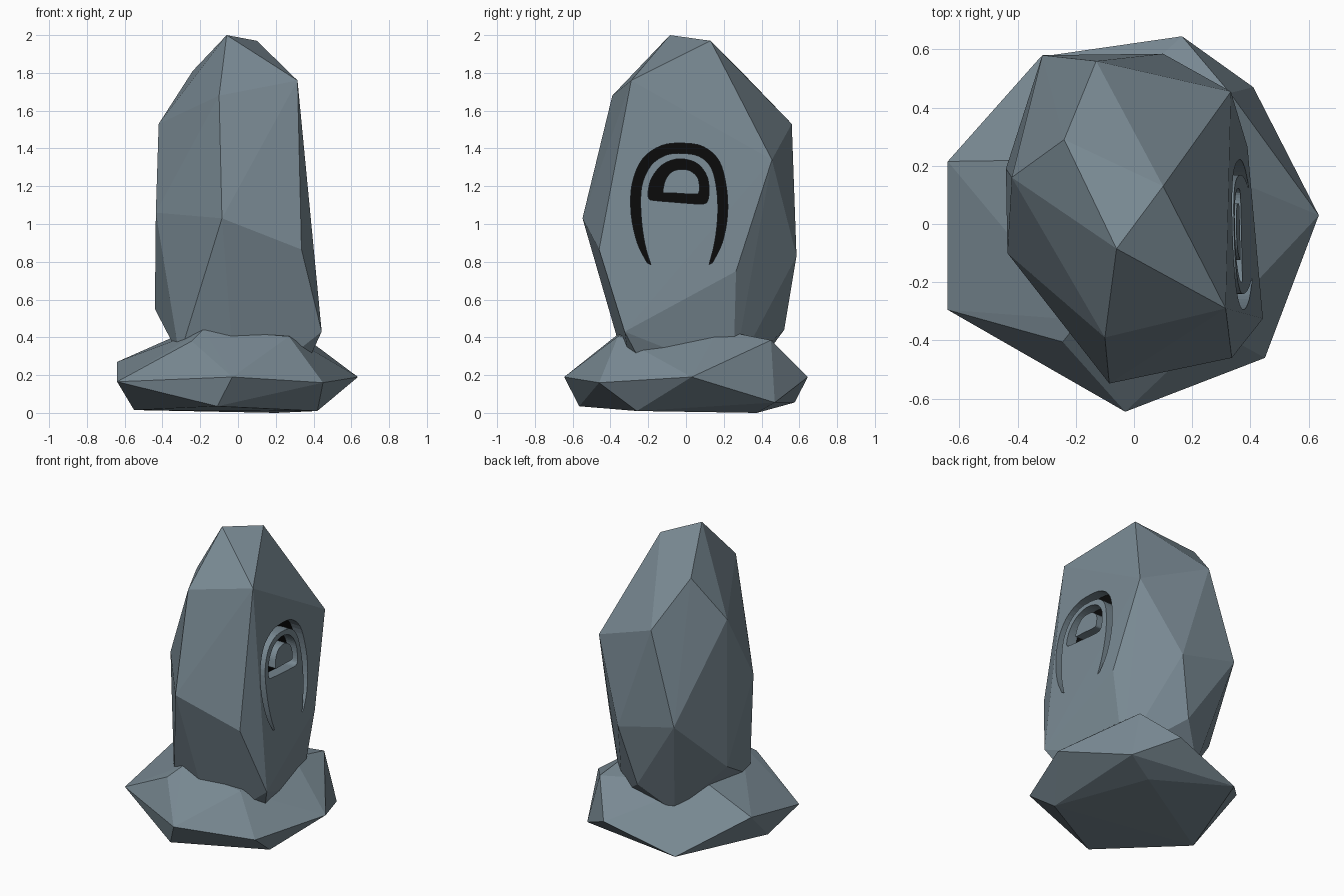
import bpy, bmesh
from mathutils import Vector

if "Cube" in bpy.data.objects:
    bpy.data.objects.remove(bpy.data.objects["Cube"])


def material(name, rgb):
    m = bpy.data.materials.new(name)
    m.diffuse_color = (*rgb, 1)
    m.use_nodes = True
    m.node_tree.nodes["Principled BSDF"].inputs["Base Color"].default_value = m.diffuse_color
    return m


STONE = material("slate_grey", (0.19, 0.25, 0.29))
INK = material("rune_black", (0.003, 0.003, 0.003))


def add_object(name, bm):
    bmesh.ops.recalc_face_normals(bm, faces=bm.faces)
    if bm.calc_volume(signed=True) < 0:
        bmesh.ops.reverse_faces(bm, faces=bm.faces)
    mesh = bpy.data.meshes.new(name)
    bm.to_mesh(mesh)
    bm.free()
    mesh.materials.append(STONE)
    ob = bpy.data.objects.new(name, mesh)
    bpy.context.collection.objects.link(ob)
    return ob


def rock(name, points):
    """Faceted boulder: the convex hull of a few corner points."""
    bm = bmesh.new()
    for p in points:
        bm.verts.new(p)
    bmesh.ops.convex_hull(bm, input=bm.verts)
    bmesh.ops.delete(bm, geom=[v for v in bm.verts if not v.link_faces], context='VERTS')
    return add_object(name, bm)


# Low boulder at the foot
rock("base_rock", [
    (-.64, .215, .27), (-.64, -.295, .165), (-.03, -.645, .19), (.45, -.46, .16),
    (.635, .03, .19), (.41, .47, .055), (.165, .645, .19), (-.32, .575, .055),
    (-.55, -.09, .015), (-.11, -.565, .035), (.42, -.26, .01), (.2, .375, 0),
    (-.185, -.33, .44), (-.245, -.405, .38), (.27, -.36, .405), (.30, .17, .44),
    (.33, .45, .385), (-.3, .22, .42)])

# Upright faceted stone
stone = rock("standing_stone", [
    (-.06, -.085, 2.0), (.10, .13, 1.97), (-.24, .29, 1.81), (.315, -.29, 1.76),
    (-.10, -.39, 1.68), (-.13, .56, 1.53), (-.42, .16, 1.53), (.333, .455, 1.34),
    (-.44, .19, .55), (-.435, -.10, 1.06), (-.085, -.548, 1.03), (.336, -.46, .865),
    (.443, -.325, .43), (.39, .265, .75), (.10, .585, .83), (-.315, .58, .93),
    (0, .52, .44), (-.01, -.27, .07), (.29, -.15, .1), (-.31, -.24, .3),
    (-.18, .38, .25), (.3, .25, .2)])

# Carved sign on the right face, which lies on this plane
DEPTH = 0.07


def face_x(y, z):
    return .315 - .0384 * (y + .29) - .0954 * (z - 1.76)


def smooth(points, closed, steps=4):
    """Catmull-Rom samples through (outer y, outer z, inner y, inner z) rows."""
    p = [Vector(q) for q in points]
    n = len(p)
    get = (lambda i: p[i % n]) if closed else (lambda i: p[max(0, min(n - 1, i))])
    out = []
    for i in range(n if closed else n - 1):
        a, b, c, d = (get(i + k) for k in (-1, 0, 1, 2))
        for s in range(steps):
            t = s / steps
            out.append(.5 * (2 * b + (c - a) * t + (2 * a - 5 * b + 4 * c - d) * t * t
                             + (3 * b - a - 3 * c + d) * t ** 3))
    if not closed:
        out.append(p[-1])
    return out


def groove_cutter(name, points, closed):
    path = smooth([Vector(q) for q in points], closed)
    n = len(path)
    bm = bmesh.new()
    rings = []
    for oy, oz, iy, iz in path:
        rings.append([bm.verts.new((face_x(y, z) + off, y, z)) for y, z, off in (
            (oy, oz, .08), (iy, iz, .08), (iy, iz, -DEPTH), (oy, oz, -DEPTH))])
    for i in range(n if closed else n - 1):
        r, s = rings[i], rings[(i + 1) % n]
        for k in range(4):
            bm.faces.new((r[k], r[(k + 1) % 4], s[(k + 1) % 4], s[k]))
    if not closed:
        bm.faces.new(rings[0])
        bm.faces.new(rings[-1])
    bmesh.ops.triangulate(bm, faces=bm.faces)
    ob = add_object(name, bm)
    ob.hide_render = True
    return ob


arch = groove_cutter("arch_cutter", [
    (-.206, .795, -.186, .785), (-.258, .90, -.218, .895), (-.290, 1.05, -.238, 1.05),
    (-.286, 1.21, -.234, 1.20), (-.23, 1.345, -.185, 1.31), (-.13, 1.415, -.105, 1.365),
    (-.02, 1.428, -.02, 1.374), (.09, 1.41, .07, 1.358), (.175, 1.335, .133, 1.298),
    (.213, 1.20, .162, 1.185), (.22, 1.05, .168, 1.05), (.192, .90, .152, .905),
    (.140, .795, .122, .785)], False)
eye = groove_cutter("eye_cutter", [
    (-.197, 1.135, -.122, 1.168), (-.198, 1.19, -.120, 1.19), (-.178, 1.25, -.108, 1.235),
    (-.13, 1.31, -.08, 1.272), (-.06, 1.342, -.04, 1.288), (.01, 1.34, .01, 1.286),
    (.07, 1.312, .045, 1.265), (.11, 1.255, .066, 1.235), (.122, 1.19, .071, 1.19),
    (.116, 1.125, .066, 1.163), (.09, 1.106, .045, 1.158), (.03, 1.108, .01, 1.159),
    (-.07, 1.116, -.05, 1.163), (-.16, 1.124, -.105, 1.164)], True)


def carve(target, cutters, solver):
    """Mesh of the target with every groove cut out."""
    for cutter in cutters:
        mod = target.modifiers.new(cutter.name, 'BOOLEAN')
        mod.operation = 'DIFFERENCE'
        mod.solver = solver
        mod.object = cutter
        if solver == 'EXACT':
            mod.use_self = True
    bpy.context.view_layer.update()
    mesh = bpy.data.meshes.new_from_object(
        target.evaluated_get(bpy.context.evaluated_depsgraph_get()))
    target.modifiers.clear()
    return mesh


def is_whole(mesh):
    return len(mesh.vertices) > 60 and max(v.co.z for v in mesh.vertices) > 1.9


for solver in ('MANIFOLD', 'EXACT', 'FLOAT'):
    carved = carve(stone, (arch, eye), solver)
    if is_whole(carved):
        stone.data = carved
        break
for cutter in (arch, eye):
    bpy.data.objects.remove(cutter)

# Groove floors are black, everything else stone
mesh = stone.data
mesh.materials.clear()
mesh.materials.append(STONE)
mesh.materials.append(INK)
normal = Vector((1, .0384, .0954)).normalized()
for f in mesh.polygons:
    c = f.center
    floor = (f.normal.dot(normal) > .95 and abs(c.x - face_x(c.y, c.z) + DEPTH) < .015
             and .7 < c.z < 1.5 and abs(c.y) < .32)
    f.material_index = 1 if floor else 0
    f.use_smooth = False
